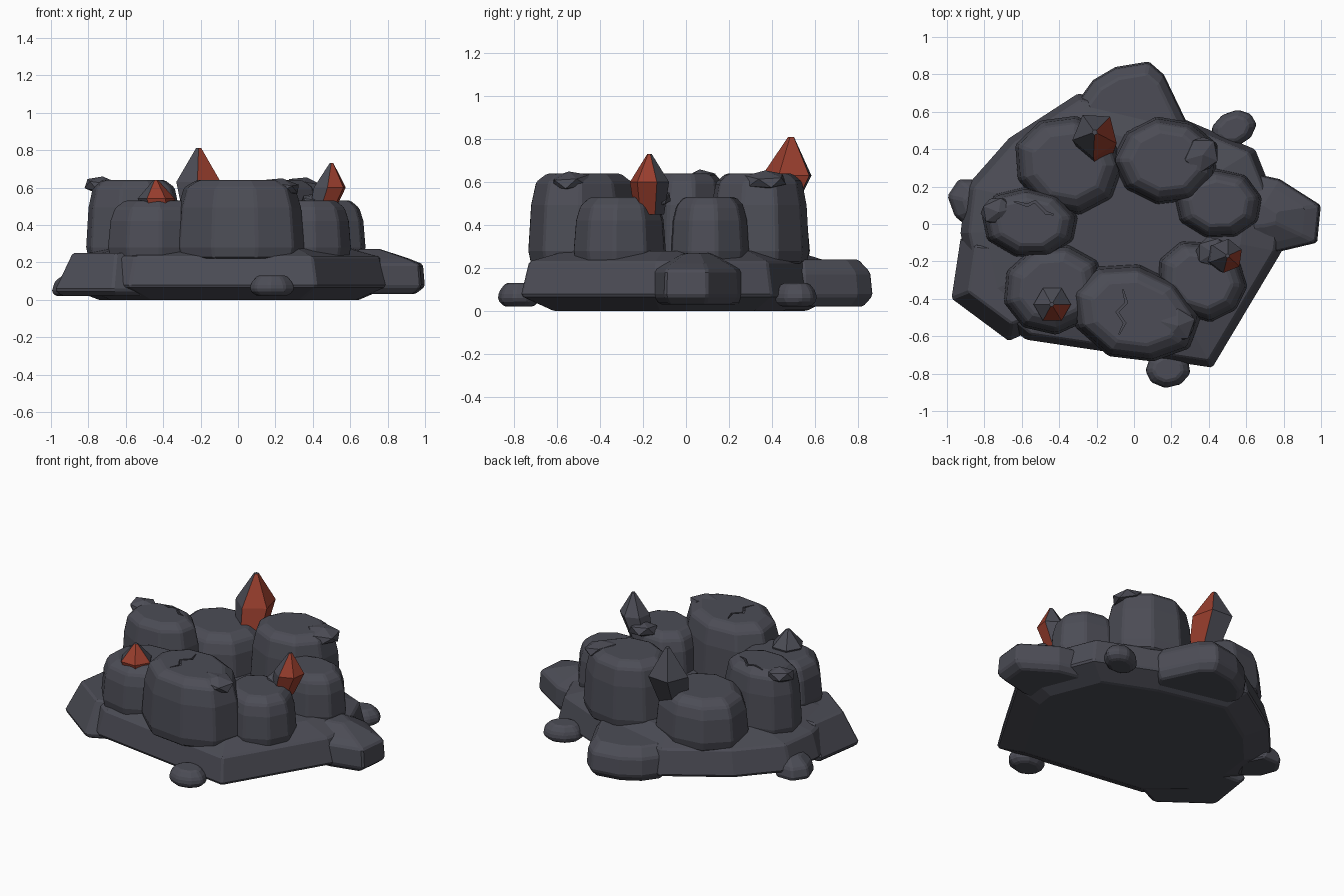
import bpy, bmesh, math, random
from mathutils import Vector

if "Cube" in bpy.data.objects:
    bpy.data.objects.remove(bpy.data.objects["Cube"])
random.seed(4)


def material(name, color):
    mat = bpy.data.materials.new(name)
    mat.use_nodes = True
    mat.diffuse_color = (*color, 1)
    mat.node_tree.nodes["Principled BSDF"].inputs["Base Color"].default_value = (*color, 1)
    return mat


STONE = material("slate grey stone", (0.072, 0.073, 0.092))
RED = material("rust red", (0.31, 0.047, 0.026))


def finish(name, bm, mats, bevel=0.0):
    bmesh.ops.recalc_face_normals(bm, faces=bm.faces)
    mesh = bpy.data.meshes.new(name)
    bm.to_mesh(mesh)
    bm.free()
    for mat in mats:
        mesh.materials.append(mat)
    obj = bpy.data.objects.new(name, mesh)
    bpy.context.collection.objects.link(obj)
    if bevel:
        mod = obj.modifiers.new("worn edges", "BEVEL")
        mod.width, mod.segments, mod.limit_method = bevel, 1, "ANGLE"
        mod.angle_limit = math.radians(25)
    return obj


def loft(rings):
    """Skin a stack of equal-length point rings and cap both ends."""
    bm = bmesh.new()
    rows = [[bm.verts.new(p) for p in ring] for ring in rings]
    for low, high in zip(rows, rows[1:]):
        for i in range(len(low)):
            j = (i + 1) % len(low)
            bm.faces.new((low[i], low[j], high[j], high[i]))
    bm.faces.new(rows[0][::-1])
    bm.faces.new(rows[-1])
    bm.normal_update()
    return bm


def slab(name, outline, pivot, levels, bevel=0.01):
    """Outline scaled about a pivot at each (height, scale) level."""
    px, py = pivot
    rings = [[(px + (x - px) * s, py + (y - py) * s, z) for x, y in outline] for z, s in levels]
    return finish(name, loft(rings), [STONE], bevel)


def oval(cx, cy, rx, ry, turn=0, sides=9, rough=0.04):
    turn, points = math.radians(turn), []
    for i in range(sides):
        a = math.tau * (i + 0.5) / sides
        k = 1 + random.uniform(-rough, rough)
        u, v = rx * k * math.cos(a), ry * k * math.sin(a)
        points.append((cx + u * math.cos(turn) - v * math.sin(turn),
                       cy + u * math.sin(turn) + v * math.cos(turn)))
    return points


def boulder(name, cx, cy, rx, ry, top, turn=0):
    h = top - 0.22
    levels = [(0.22, 0.95), (0.28, 1), (0.22 + h * 0.65, 0.95), (top - 0.04, 0.86), (top, 0.66)]
    return slab(name, oval(cx, cy, rx, ry, turn), (cx, cy), levels)


def spike(name, foot, tip, radius, low, mid, facing, sides):
    """Faceted horn with the two sides nearest the facing angle in red."""
    foot, tip = Vector(foot), Vector(tip)
    turn = facing + 180 / sides + (180 if sides % 2 else 0) * 2
    rings = []
    for z, r, t in ((low, 0.75, 0), (mid, 1, 0.85), (tip.z, 0.12, 1)):
        c = foot.lerp(tip.xy, t)
        rings.append([(x, y, z) for x, y in oval(c.x, c.y, radius * r, radius * r, turn, sides, 0)])
    bm = loft(rings)
    way = Vector((math.cos(math.radians(facing)), math.sin(math.radians(facing)), 0))
    for face in bm.faces:
        flat = Vector((face.normal.x, face.normal.y, 0))
        face.material_index = int(flat.length > 0.1 and flat.normalized().dot(way) > 0.35)
    finish(name, bm, [STONE, RED])


def nub(name, center, size, turn):
    bm = bmesh.new()
    bmesh.ops.create_icosphere(bm, subdivisions=1, radius=1)
    obj = finish(name, bm, [STONE])
    obj.location, obj.scale = center, size
    obj.rotation_euler = (0.15, 0.1, math.radians(turn))


def crack(name, target, path, z, width=0.007):
    """Cut a zigzag groove, tapering to its ends, into the target's top."""
    left, right = [], []
    for i, p in enumerate(path):
        a, b = Vector(path[max(i - 1, 0)]), Vector(path[min(i + 1, len(path) - 1)])
        d = (b - a).normalized()
        w = width * (0.3 if i in (0, len(path) - 1) else 1)
        left.append((p[0] - d.y * w, p[1] + d.x * w))
        right.append((p[0] + d.y * w, p[1] - d.x * w))
    outline = right + left[::-1]
    cutter = finish(name, loft([[(x, y, h) for x, y in outline] for h in (z - .025, z + .03)]),
                    [STONE])
    cutter.hide_render = cutter.hide_viewport = True
    mod = target.modifiers.new("crack", "BOOLEAN")
    mod.operation, mod.solver, mod.object = "DIFFERENCE", "EXACT", cutter


# Ground slab
slab("base_slab",
     [(-.58, -.62), (.42, -.77), (.79, -.15), (.81, 0), (.65, .4), (.25, .57), (-.3, .7),
      (-.67, .46), (-.9, .2), (-.93, -.05), (-.85, -.4)], (0, 0),
     [(0, .8), (.07, 1), (.23, .95), (.28, .72)])

# Rocks jutting from the slab rim
slab("right_rim_rock", [(-.93, -.07), (-.98, -.4), (-.67, -.63), (-.5, -.55), (-.5, -.1)],
     (-.6, -.25), [(.02, .9), (.05, 1), (.25, .75)])
slab("right_rim_wedge", [(-1, .15), (-.96, .04), (-.85, -.05), (-.75, .1), (-.82, .24),
                         (-.94, .24)], (-.78, .1), [(.02, .9), (.04, 1), (.1, .92), (.15, .6)])
slab("left_rim_rock", [(.6, -.16), (.77, -.15), (.98, -.1), (1, .1), (.78, .24), (.6, .28)],
     (.66, .05), [(.03, .85), (.07, 1), (.19, .97), (.22, .75), (.27, .3)])
slab("back_rim_rock", [(-.3, .66), (-.22, .77), (-.1, .84), (.08, .87), (.16, .8), (.28, .55),
                       (.2, .4), (-.2, .45)], (0, .5),
     [(.02, .88), (.07, 1), (.18, .97), (.24, .82)])

# Loose pebbles
for name, x, y, rx, ry, turn in (("front_pebble", .18, -.775, .125, .1, 5),
                                 ("back_pebble", .53, .51, .13, .095, 25)):
    slab(name, oval(x, y, rx, ry, turn), (x, y), [(.02, .7), (.05, 1), (.09, .95), (.13, .65)])

# Ring of boulders
front = boulder("front_boulder", .005, -.475, .355, .26, .64, -18)
right = boulder("right_boulder", -.56, .01, .265, .19, .64, -8)
for spec in (("front_right_boulder", -.43, -.35, .275, .24, .53, 15),
             ("back_right_boulder", -.35, .32, .3, .27, .53, -20),
             ("back_left_boulder", .17, .34, .285, .24, .64, 0),
             ("left_boulder", .45, .11, .24, .19, .53, -8),
             ("front_left_boulder", .37, -.3, .25, .21, .53, -25)):
    boulder(*spec)

# Horns with a red inner side
spike("tall_spike", (-.2, .41), (-.21, .49, .81), .125, .44, .63, -22, 5)
spike("left_spike", (.44, -.17), (.5, -.17, .73), .092, .45, .6, -38, 6)
spike("small_spike", (-.42, -.43), (-.44, -.43, .64), .1, .45, .54, -60, 6)

# Chipped nubs on the boulder edges
nub("front_nub", (.23, -.54, .605), (.11, .1, .045), 20)
nub("back_nub", (.36, .37, .61), (.11, .1, .045), 50)
nub("right_nub", (-.73, .07, .61), (.1, .08, .05), 10)
nub("left_nub", (.42, -.15, .52), (.1, .09, .05), 0)

# Cracks across the tops
crack("front_crack", front, [(-.06, -.35), (-.04, -.42), (-.09, -.47), (-.05, -.53),
                             (-.08, -.59)], .64)
crack("right_crack", right, [(-.64, .12), (-.57, .1), (-.53, .12), (-.47, .06), (-.43, .05)], .64)
